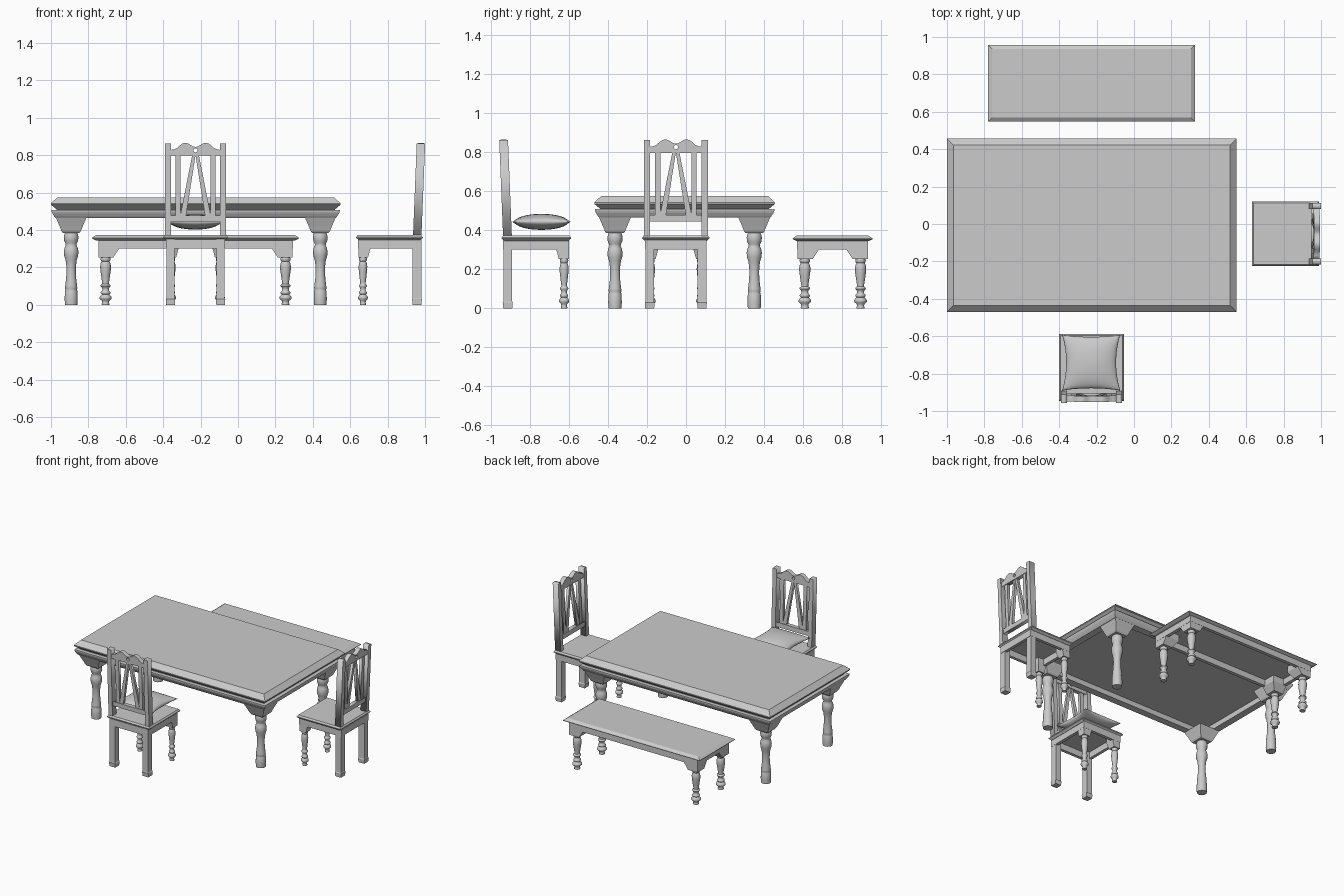
import bpy, bmesh, math
from mathutils import Matrix, Vector

if "Cube" in bpy.data.objects:
    bpy.data.objects.remove(bpy.data.objects["Cube"])

I = Matrix.Identity(4)


def make(name, bm, M=I, smooth=False):
    bmesh.ops.recalc_face_normals(bm, faces=bm.faces)
    me = bpy.data.meshes.new(name)
    bm.to_mesh(me)
    bm.free()
    ob = bpy.data.objects.new(name, me)
    ob.matrix_world = M
    bpy.context.collection.objects.link(ob)
    if smooth:
        me.shade_smooth()
    return ob


def loft(name, levels, M=I, ring=False):
    """Stack of rectangles (x0, x1, y0, y1, z); ring closes it into a hollow frame."""
    bm = bmesh.new()
    loops = []
    for x0, x1, y0, y1, z in levels:
        x0, x1 = sorted((x0, x1))
        y0, y1 = sorted((y0, y1))
        loops.append([bm.verts.new((x, y, z)) for x, y in
                      ((x0, y0), (x1, y0), (x1, y1), (x0, y1))])
    pairs = list(zip(loops, loops[1:]))
    if ring:
        pairs.append((loops[-1], loops[0]))
    else:
        bm.faces.new(loops[0])
        bm.faces.new(loops[-1])
    for a, b in pairs:
        for i in range(4):
            j = (i + 1) % 4
            bm.faces.new((a[i], a[j], b[j], b[i]))
    return make(name, bm, M)


def moulding(name, cx, cy, hx, hy, profile, M=I, ring=False):
    """Rectangle swept through (inset, z) profile points."""
    return loft(name, [(cx - hx + i, cx + hx - i, cy - hy + i, cy + hy - i, z)
                       for i, z in profile], M, ring)


def turned(name, profile, x, y, M=I, k=1.0, n=24):
    """Lathe a (radius, z) profile."""
    bm = bmesh.new()
    rings = [[bm.verts.new((x + k * r * math.cos(2 * math.pi * i / n),
                            y + k * r * math.sin(2 * math.pi * i / n), z))
              for i in range(n)] for r, z in profile]
    bm.faces.new(rings[0])
    bm.faces.new(rings[-1])
    for a, b in zip(rings, rings[1:]):
        for i in range(n):
            j = (i + 1) % n
            bm.faces.new((a[i], a[j], b[j], b[i]))
    ob = make(name, bm, M)
    bpy.context.view_layer.objects.active = ob
    ob.select_set(True)
    bpy.ops.object.shade_smooth_by_angle(angle=math.radians(50))
    ob.select_set(False)
    return ob


def plate(name, outlines, depth, M=I):
    """Flat board cut from x-z outlines (later ones are holes), leaning back with height."""
    cu = bpy.data.curves.new(name, 'CURVE')
    cu.dimensions = '2D'
    cu.fill_mode = 'BOTH'
    cu.extrude = depth / 2
    for pts in outlines:
        sp = cu.splines.new('POLY')
        sp.points.add(len(pts) - 1)
        for p, (x, z) in zip(sp.points, pts):
            p.co = (x, z, 0, 1)
        sp.use_cyclic_u = True
    tmp = bpy.data.objects.new(name, cu)
    bpy.context.collection.objects.link(tmp)
    bpy.context.view_layer.update()
    me = bpy.data.meshes.new_from_object(tmp.evaluated_get(bpy.context.evaluated_depsgraph_get()))
    bpy.data.objects.remove(tmp)
    bm = bmesh.new()
    bm.from_mesh(me)
    bmesh.ops.remove_doubles(bm, verts=bm.verts, dist=1e-5)
    for v in bm.verts:
        x, z, d = v.co
        v.co = Vector((x, 0.042 - 0.02 * max(0, z - 0.37) / 0.49 + d, z))
    return make(name, bm, M)


CORNERS = [(sx, sy) for sx in (-1, 1) for sy in (-1, 1)]

# shared small turned leg
SMALL_LEG = [(.024, .255), (.027, .245), (.025, .236), (.021, .232), (.026, .222), (.029, .205),
             (.028, .185), (.023, .15), (.018, .118), (.018, .112), (.026, .106), (.027, .1),
             (.02, .092), (.017, .082), (.02, .074), (.026, .068), (.026, .062), (.02, .056),
             (.028, .048), (.033, .04), (.032, .032), (.02, .022), (.018, .012), (.021, .005), (.02, 0)]

# table
TX, TY = -0.226, -0.007
moulding("table_top", TX, TY, .774, .463,
         [(.034, .575), (0, .542), (0, .535), (.03, .51), (.03, .503)])
moulding("table_frame", TX, TY, .774, .463,
         [(.03, .508), (.003, .508), (.003, .5), (.008, .488), (.017, .474), (.024, .465),
          (.075, .465), (.075, .508)], ring=True)
TABLE_LEG = [(.03, .39), (.036, .378), (.039, .362), (.037, .342), (.03, .328), (.029, .318),
             (.035, .305), (.039, .285), (.037, .262), (.03, .24), (.026, .21), (.025, .18),
             (.027, .14), (.032, .1), (.033, .088), (.03, .082), (.033, .075), (.035, .03), (.033, 0)]
for sx, sy in CORNERS:
    x, y = TX + sx * .666, TY + sy * .357
    loft("table_leg_block", [(x - h, x + h, y - h, y + h, z) for h, z in
                             ((.082, .467), (.075, .45), (.062, .42), (.052, .395), (.045, .385))])
    turned("table_leg", TABLE_LEG, x, y)

# bench
BX, BY = -0.227, 0.752
moulding("bench_seat", BX, BY, .553, .205, [(.022, .373), (0, .358), (0, .354), (.02, .344)])
moulding("bench_apron", BX, BY, .52, .182, [(0, .35), (0, .30), (.025, .30), (.025, .35)], ring=True)
for sx, sy in CORNERS:
    ox, oy = BX + sx * .519, BY + sy * .181
    loft("bench_leg_block", [(ox, ox - sx * w, oy, oy - sy * w, z) for w, z in
                             ((.11, .345), (.11, .30), (.078, .252))])
    turned("bench_leg", SMALL_LEG, BX + sx * .481, BY + sy * .143)


def box(x0, x1, z0, z1):
    return [(x0, z0), (x1, z0), (x1, z1), (x0, z1)]


def chair(M):
    # seat and apron; chair back is at local y = 0, front at y = .368
    moulding("chair_seat", 0, .19, .173, .178, [(.008, .373), (0, .362), (0, .358), (.014, .346)], M)
    moulding("chair_apron", 0, .188, .157, .17, [(0, .35), (0, .30), (.022, .30), (.022, .35)], M, True)
    # crest rail with scalloped top and a round hole
    half = [(.135, .828), (.115, .831), (.098, .839), (.084, .852), (.07, .862), (.055, .866),
            (.04, .863), (.026, .854), (.012, .846)]
    crest = half + [(0, .844)] + [(-x, z) for x, z in reversed(half)] + [(-.135, .797), (.135, .797)]
    hole = [(.011 * math.cos(a * math.pi / 8), .826 + .011 * math.sin(a * math.pi / 8)) for a in range(16)]
    plate("crest_rail", [crest, hole], .032, M)
    plate("lower_back_rail", [box(-.135, .135, .445, .478)], .03, M)
    for s in (-1, 1):
        # back post, square back leg and foot
        plate("back_post", [box(s * .132, s * .164, .36, .862)], .045, M)
        loft("back_leg", [(s * .156, s * .112, .02, .066, .37), (s * .156, s * .112, .02, .066, .035),
                          (s * .159, s * .109, .017, .069, .03), (s * .157, s * .111, .02, .066, 0)], M)
        # slats
        plate("straight_slat", [box(s * .08, s * .107, .475, .80)], .022, M)
        plate("slanted_slat", [[(s * .051, .475), (s * .082, .475), (s * .018, .80), (s * 0.0, .80)]], .02, M)
        # turned front leg with its block
        loft("front_leg_block", [(s * .156, s * (.156 - w), .357, .357 - w, z) for w, z in
                                 ((.065, .345), (.065, .30), (.052, .252))], M)
        turned("front_leg", SMALL_LEG, s * .13, .332, M, .8)


A = Matrix.Translation((-.227, -.957, 0))
chair(A)
chair(Matrix.Translation((1.0, -.052, 0)) @ Matrix.Rotation(math.pi / 2, 4, 'Z'))

# cushion with pinched sides, hovering just above the front chair's seat
bm = bmesh.new()
bmesh.ops.create_cube(bm, size=2)
bmesh.ops.subdivide_edges(bm, edges=bm.edges, cuts=15, use_grid_fill=True)
inner = [v for v in bm.verts if abs(v.co.z) < .99]
bmesh.ops.delete(bm, geom=inner, context='VERTS')
for v in bm.verts:
    u, w, s = math.sin(v.co.x * math.pi / 2), math.sin(v.co.y * math.pi / 2), v.co.z
    t = max(0, (1 - u * u) * (1 - w * w)) ** .5
    v.co = (.155 * u * (1 - .14 * (1 - w * w)), .149 * w * (1 - .08 * (1 - u * u)), s * .041 * t)
bmesh.ops.remove_doubles(bm, verts=bm.verts, dist=1e-5)
make("cushion", bm, Matrix.Translation((-.229, -.741, .443)), True)
